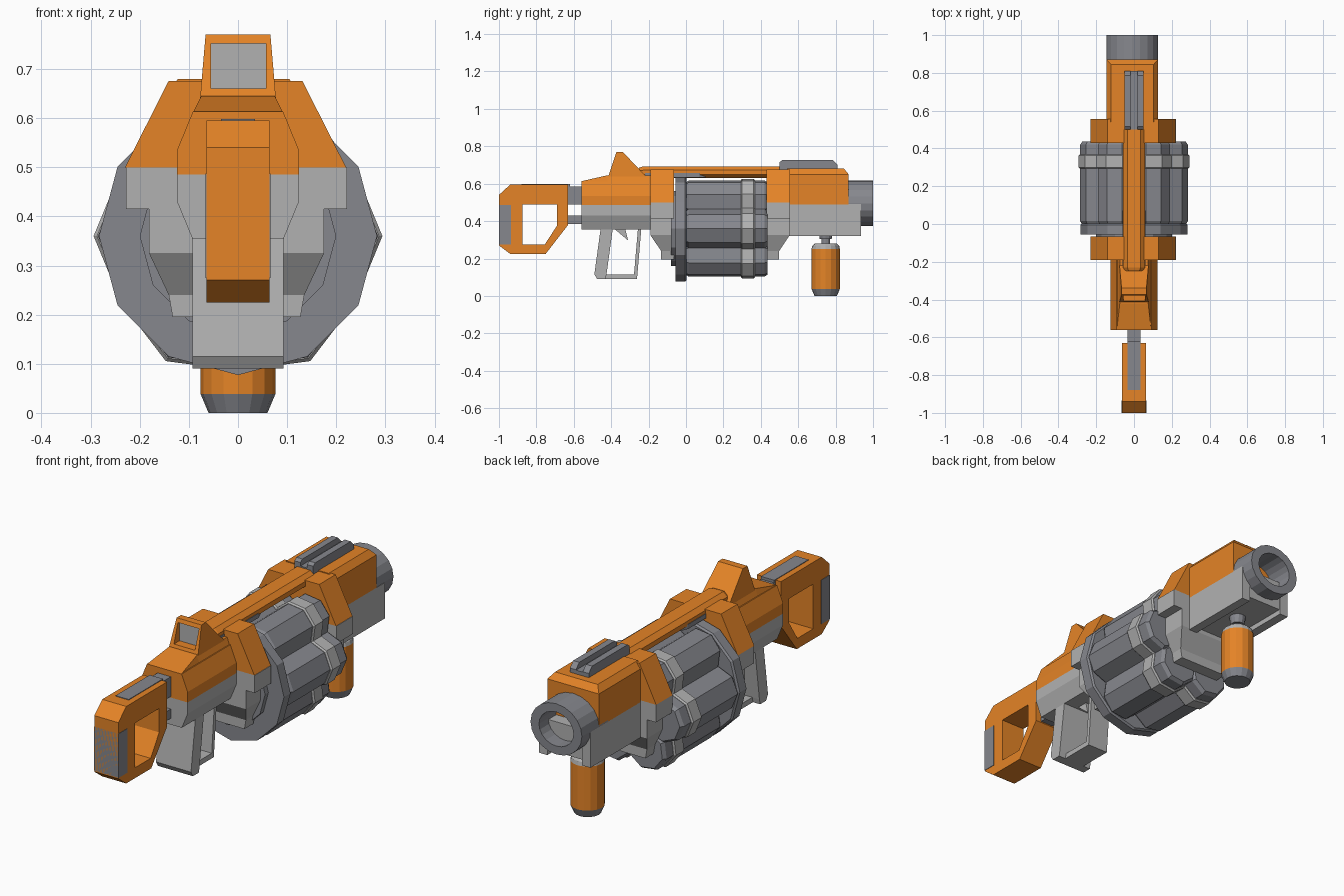
import bpy, bmesh
from math import sin, cos, pi

if "Cube" in bpy.data.objects:
    bpy.data.objects.remove(bpy.data.objects["Cube"])


def material(name, rgb):
    m = bpy.data.materials.new(name)
    m.diffuse_color = (*rgb, 1)
    m.use_nodes = True
    m.node_tree.nodes["Principled BSDF"].inputs["Base Color"].default_value = m.diffuse_color
    return m


ORANGE = material("orange_paint", (0.78, 0.23, 0.02))
STEEL = material("steel_grey", (0.24, 0.245, 0.27))
LIGHT = material("light_grey", (0.44, 0.44, 0.44))


def loft(name, rings, mat):
    """Skin a list of equal-sized point rings and cap both ends."""
    bm = bmesh.new()
    rows = [[bm.verts.new(p) for p in r] for r in rings]
    n = len(rows[0])
    for a, b in zip(rows, rows[1:]):
        for i in range(n):
            j = (i + 1) % n
            bm.faces.new((a[i], a[j], b[j], b[i]))
    bm.faces.new(rows[0])
    bm.faces.new(rows[-1])
    bmesh.ops.recalc_face_normals(bm, faces=bm.faces)
    me = bpy.data.meshes.new(name)
    bm.to_mesh(me)
    bm.free()
    ob = bpy.data.objects.new(name, me)
    bpy.context.collection.objects.link(ob)
    me.materials.append(mat)
    return ob


def side(name, pts, x0, x1, mat):
    """Extrude a (y, z) side profile across x."""
    return loft(name, [[(x, y, z) for y, z in pts] for x in (x0, x1)], mat)


def box(name, x0, x1, y0, y1, z0, z1, mat):
    return side(name, [(y0, z0), (y1, z0), (y1, z1), (y0, z1)], x0, x1, mat)


def tiers(name, levels, mat, cx=0):
    """Stack rectangles given as (z, half width, y0, y1)."""
    return loft(name, [[(cx - h, a, z), (cx + h, a, z), (cx + h, b, z), (cx - h, b, z)]
                       for z, h, a, b in levels], mat)


def tube(name, n, steps, mat, x=0, z=0.36, rot=0, sx=1):
    """Turned part along y from (radius, y) steps."""
    ang = [rot + 2 * pi * i / n for i in range(n)]
    return loft(name, [[(x + sx * r * cos(a), y, z + r * sin(a)) for a in ang] for r, y in steps], mat)


def post(name, n, steps, mat, y):
    """Turned part along z from (radius, z) steps."""
    ang = [2 * pi * i / n for i in range(n)]
    return loft(name, [[(r * cos(a), y + r * sin(a), z) for a in ang] for r, z in steps], mat)


def cut(ob, cutter):
    cutter.hide_render = True
    m = ob.modifiers.new("cut", 'BOOLEAN')
    m.operation, m.solver, m.object = 'DIFFERENCE', 'EXACT', cutter
    bpy.context.view_layer.objects.active = ob
    bpy.ops.object.modifier_apply(modifier=m.name)
    bpy.data.objects.remove(cutter)


# Shoulder stock with hand hole, pad, top strip and link bars
stock = side("stock", [(-1, .27), (-.94, .225), (-.75, .225), (-.63, .38), (-.63, .595),
                       (-.94, .595), (-1, .54)], -.064, .064, ORANGE)
cut(stock, side("stock_cutter", [(-.875, .275), (-.755, .275), (-.69, .375), (-.69, .49),
                                 (-.875, .49)], -.2, .2, ORANGE))
box("stock_pad", -.066, .066, -1, -.935, .275, .487, STEEL)
box("stock_top_strip", -.035, .035, -.88, -.62, .55, .598, STEEL)
box("upper_link_bar", -.035, .035, -.64, -.5, .49, .585, STEEL)
box("lower_link_bar", -.035, .035, -.67, -.5, .385, .43, STEEL)

# Receiver: orange upper shell, grey lower shell, sloped ridge
R = (-.56, -.12)
tiers("receiver_upper", [(.485, .124, *R), (.535, .124, *R), (.613, .092, *R)], ORANGE)
tiers("receiver_lower", [(.355, .093, *R), (.43, .124, *R), (.485, .124, *R)], LIGHT)
loft("receiver_ridge", [[(-w, y, .6), (w, y, .6), (t, y, h), (-t, y, h)]
                        for y, w, t, h in [(-.56, .092, .091, .613), (-.42, .092, .075, .645),
                                           (-.12, .092, .075, .645)]], ORANGE)

# Rear sight hood with recessed grey window
sight = tiers("sight_hood", [(.63, .078, -.418, -.205), (.77, .066, -.372, -.338)], ORANGE)
cut(sight, box("sight_cutter", -.055, .057, -.5, -.362, .66, .752, ORANGE))
box("sight_window", -.055, .057, -.366, -.358, .66, .752, LIGHT)

# Collars holding the drum; the front one mirrors the rear one
for name, outer, inner, d in (("rear", -.19, -.065, .057), ("front", .555, .43, -.057)):
    full = (outer, inner)
    slim = (outer + d, inner)
    tiers(name + "_collar_top", [(.5, .225, *full), (.676, .136, *full)], ORANGE, -.005)
    tiers(name + "_collar_base", [(.5, .225, *full), (.415, .225, *full), (.415, .178, *full),
                                  (.325, .178, *full), (.24, .138, *slim), (.195, .13, *slim)],
          LIGHT, -.003)

# Drum: back plates, core and six octagonal chambers with bands
tube("drum_back_plate", 12, [(.283, -.055), (.283, -.005), (.275, .003)], STEEL)
tube("drum_inner_plate", 12, [(.2, -.08), (.2, -.05)], STEEL)
tube("drum_core", 12, [(.19, -.01), (.19, .42)], STEEL)
tube("drum_axle", 12, [(.09, -.1), (.09, .47)], STEEL)
for i in range(6):
    a = i * pi / 3
    c = dict(x=.18 * cos(a), z=.36 + .18 * sin(a), rot=a)
    tube(f"chamber_{i}", 8, [(.095, .0), (.105, .015), (.105, .42), (.093, .437)], STEEL, **c)
    tube(f"chamber_band_{i}", 8, [(.107, .293), (.114, .3), (.114, .362), (.107, .369)], LIGHT, **c)

# Front housing: orange cover over grey cheeks and slab
tiers("front_cover", [(.49, .137, .54, .87), (.65, .137, .54, .87), (.68, .113, .54, .845)],
      ORANGE, -.009)
box("front_slab", -.12, .10, .54, .93, .345, .49, LIGHT)
for s, x in (("left", -.146), ("right", .083)):
    box(s + "_cheek", x, x + .045, .54, .935, .32, .492, LIGHT)

# Barrel with open bore
tube("barrel", 20, [(.122, .8), (.122, 1), (.082, 1), (.082, .8)], STEEL, x=-.01, z=.495, sx=1.12)

# Long top rod and the grey strip below it
rod = [(-.035, .63), (.035, .63), (.058, .648), (.058, .672), (.035, .692), (-.035, .692),
       (-.058, .672), (-.058, .648)]
loft("top_rod", [[(x * k, y, .66 + (z - .66) * k) for x, z in rod]
                 for k, y in ((.8, -.25), (1, -.23), (1, .5))], ORANGE)
loft("under_rod_strip", [[(-w, y, .634), (w, y, .634), (w, y, .656), (-w, y, .656)]
                         for w, y in ((.06, -.22), (.06, .07), (.045, .105))], STEEL)

# Grooved accessory rail
box("rail_base", -.05, .05, .5, .81, .67, .698, STEEL)
for s, x in (("left", -.05), ("right", .018)):
    side(s + "_rail", [(.5, .68), (.81, .68), (.81, .7), (.785, .726), (.515, .726), (.5, .715)],
         x, x + .032, STEEL)

# Pistol grip, trigger guard and trigger
side("pistol_grip", [(-.455, .37), (-.49, .115), (-.475, .09), (-.43, .09), (-.425, .115),
                     (-.39, .37)], -.093, .093, LIGHT)
side("trigger_guard", [(-.44, .09), (-.262, .09), (-.238, .37), (-.256, .37), (-.278, .115),
                       (-.44, .115)], -.055, .055, LIGHT)
side("trigger", [(-.385, .36), (-.325, .36), (-.31, .297)], -.02, .02, LIGHT)

# Hanging foregrip
post("foregrip_body", 16, [(.076, .038), (.076, .25)], ORANGE, .747)
post("foregrip_foot", 16, [(.06, 0), (.076, .038)], STEEL, .747)
post("foregrip_cap", 16, [(.076, .25), (.072, .268), (.06, .28)], LIGHT, .747)
post("foregrip_stem", 12, [(.022, .27), (.022, .36)], STEEL, .747)
post("foregrip_flange", 12, [(.032, .305), (.04, .35)], STEEL, .747)
